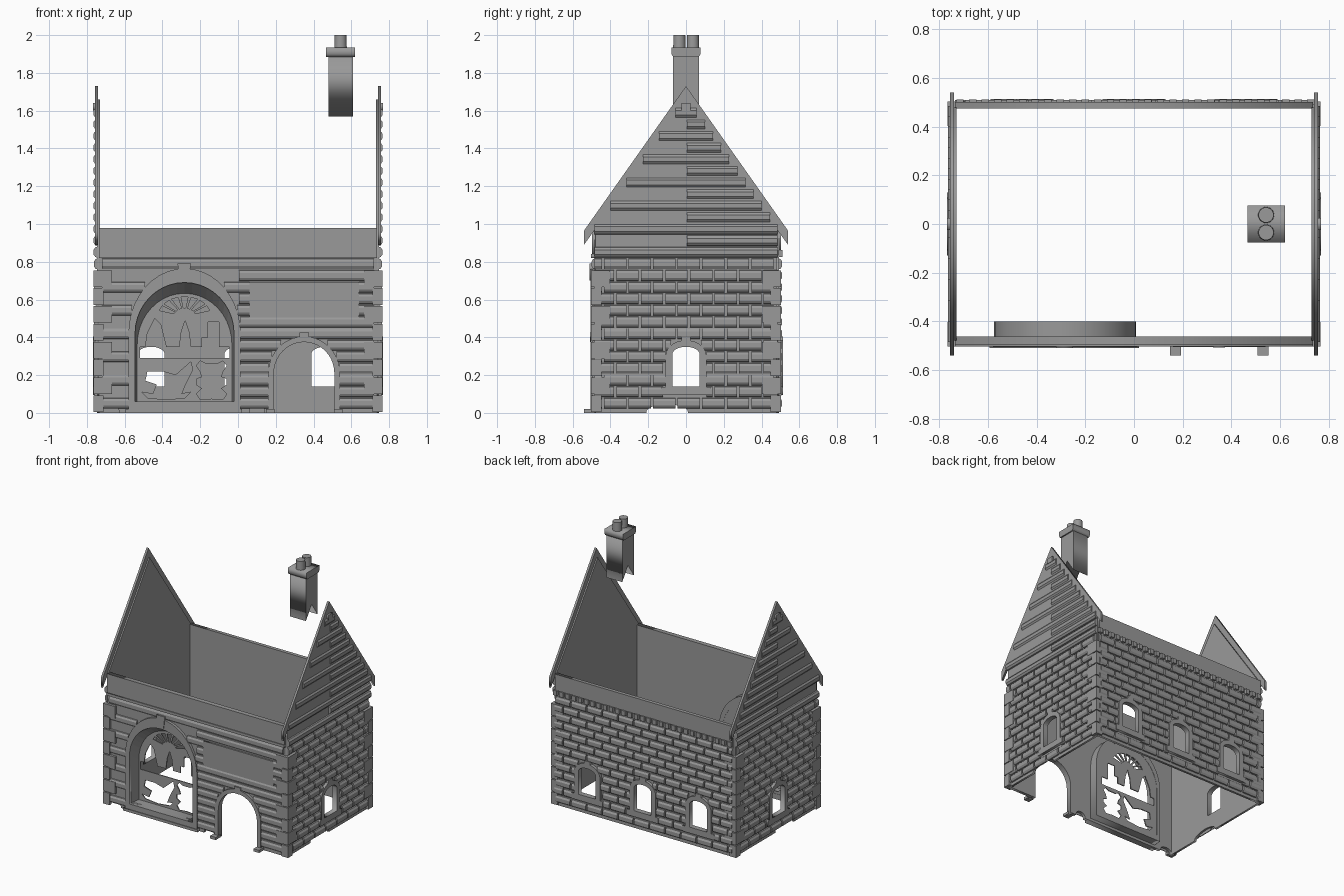
import bpy, bmesh
from math import sin, cos, pi, sqrt
from mathutils import Matrix

if "Cube" in bpy.data.objects:
    bpy.data.objects.remove(bpy.data.objects["Cube"])

stone = bpy.data.materials.new("stone grey")
stone.use_nodes = True
GREY = (0.32, 0.32, 0.32, 1)
stone.diffuse_color = GREY
stone.node_tree.nodes["Principled BSDF"].inputs["Base Color"].default_value = GREY

AXES = {"x": Matrix(((0, 0, 1, 0), (1, 0, 0, 0), (0, 1, 0, 0), (0, 0, 0, 1))),
        "y": Matrix(((1, 0, 0, 0), (0, 0, -1, 0), (0, 1, 0, 0), (0, 0, 0, 1)))}


def add(name, mesh):
    mesh.materials.clear()
    mesh.materials.append(stone)
    ob = bpy.data.objects.new(name, mesh)
    bpy.context.scene.collection.objects.link(ob)
    return ob


def from_bmesh(name, bm):
    bmesh.ops.recalc_face_normals(bm, faces=bm.faces)
    mesh = bpy.data.meshes.new(name)
    bm.to_mesh(mesh)
    bm.free()
    return add(name, mesh)


def plate(name, loops, axis, a, b):
    """Upright plate from outline loops (later loops are holes), spanning a..b on the axis."""
    cu = bpy.data.curves.new(name, "CURVE")
    cu.dimensions, cu.fill_mode = "2D", "BOTH"
    cu.extrude = abs(b - a) / 2
    for loop in loops:
        sp = cu.splines.new("POLY")
        sp.points.add(len(loop) - 1)
        for p, (u, v) in zip(sp.points, loop):
            p.co = (u, v, 0, 1)
        sp.use_cyclic_u = True
    tmp = bpy.data.objects.new(name, cu)
    bpy.context.scene.collection.objects.link(tmp)
    dg = bpy.context.evaluated_depsgraph_get()
    mesh = bpy.data.meshes.new_from_object(tmp.evaluated_get(dg))
    bpy.data.objects.remove(tmp)
    mid = (a + b) / 2
    mesh.transform(Matrix.Translation((mid, 0, 0) if axis == "x" else (0, mid, 0)) @ AXES[axis])
    return add(name, mesh)


def box(bm, x, y, z):
    m = Matrix.Translation([(r[0] + r[1]) / 2 for r in (x, y, z)]) @ Matrix.Diagonal(
        [abs(r[1] - r[0]) for r in (x, y, z)] + [1])
    bmesh.ops.create_cube(bm, size=1, matrix=m)


def arch(cx, half, z0, spring, top, n=20):
    pts = [(cx - half, z0)]
    pts += [(cx - half * cos(pi * i / n), spring + (top - spring) * sin(pi * i / n)) for i in range(n + 1)]
    return pts + [(cx + half, z0)]


def rect(u0, u1, z0, z1):
    return [(u0, z0), (u0, z1), (u1, z1), (u1, z0)]


def blocked(o, z):
    cx, half, z0, spring, top = o
    if not z0 <= z < top:
        return None
    w = half if z <= spring else half * sqrt(1 - ((z - spring) / (top - spring)) ** 2)
    return cx - w, cx + w


PITCH = 0.0615


def courses(name, axis, at, depth, width, openings, z0, z1, length):
    """Rounded rows of bricks or boards, broken around the openings."""
    bm = bmesh.new()
    row, z = 0, z0
    while z + PITCH <= z1 + 0.01:
        mid, w = z + PITCH / 2, width(z + PITCH / 2)
        spans, u = [], -w
        for lo, hi in sorted(b for b in (blocked(o, mid) for o in openings) if b):
            spans.append((u, min(lo, w)))
            u = max(u, hi)
        spans.append((u, w))
        for lo, hi in spans:
            start = -2 + (row % 2) * length / 2
            for k in range(int(4 / length) + 1):
                a = max(lo, start + k * length + 0.006)
                b = min(hi, start + (k + 1) * length - 0.006)
                if b - a < 0.01:
                    continue
                prof = [(0.04, 0), (0.08, 0.5), (0.3, 1), (0.7, 1), (0.92, 0.5), (0.96, 0)]
                ends = []
                for u2 in (a, b):
                    ring = [(at + d * depth, z + t * PITCH) for t, d in prof]
                    ends.append([bm.verts.new((d, u2, h) if axis == "x" else (u2, d, h)) for d, h in ring])
                for i in range(6):
                    j = (i + 1) % 6
                    bm.faces.new((ends[0][i], ends[0][j], ends[1][j], ends[1][i]))
                bm.faces.new(ends[0])
                bm.faces.new(ends[1][::-1])
        row, z = row + 1, z + PITCH
    return from_bmesh(name, bm)


# Openings: centre, half width, bottom, spring, top
CX = -0.283
SHOP, SHOP_OUT = (CX, 0.262, 0.06, 0.42, 0.69), (CX, 0.297, 0.0, 0.42, 0.765)
DOOR, DOOR_OUT = (0.35, 0.16, 0.0, 0.21, 0.375), (0.35, 0.19, 0.0, 0.21, 0.405)
DRAINS = [(-0.68, 0.05, 0.0, 0.01, 0.04), (0.1, 0.04, 0.0, 0.01, 0.04)]


def window(c):
    return (c, 0.072, 0.14, 0.31, 0.35), (c, 0.108, 0.1, 0.3, 0.385)


# Front wall, board courses and plain upper band
wall = [(-0.735, 0)]
for o in DRAINS + [DOOR]:
    wall += arch(*o)
wall += [(0.735, 0), (0.735, 0.98), (-0.735, 0.98)]
plate("front_wall", [wall, arch(*SHOP)], "y", -0.485, -0.462)
courses("front_boards", "y", -0.484, -0.016, lambda z: 0.72,
        [SHOP_OUT, DOOR_OUT, (0.35, 0.29, 0.49, 0.7, 0.701)] + DRAINS, 0.02, 0.82, 4)
plate("front_band", [rect(-0.735, 0.735, 0.84, 0.98)], "y", -0.497, -0.47)
plate("front_ledge", [rect(-0.735, 0.735, 0.82, 0.84)], "y", -0.503, -0.47)
plate("sign_board", [rect(0.06, 0.64, 0.505, 0.69)], "y", -0.497, -0.48)

# Shop window surround, recess and display panel
plate("shop_frame", [arch(*SHOP_OUT), arch(*SHOP)], "y", -0.505, -0.48)
plate("shop_keystone", [[(-0.31, 0.7), (-0.32, 0.79), (-0.25, 0.79), (-0.26, 0.7)]], "y", -0.51, -0.48)
plate("shop_plinth", [rect(-0.595, 0.02, 0, 0.02)], "y", -0.51, -0.48)
plate("shop_recess", [arch(CX, 0.292, 0.02, 0.43, 0.735), arch(*SHOP)], "y", -0.465, -0.40)
bm = bmesh.new()
rings = [[bm.verts.new((x, y, z)) for x, z in arch(*o)]
         for o, y in ((SHOP, -0.486), ((CX, 0.25, 0.06, 0.36, 0.63), -0.406))]
for i in range(len(rings[0])):
    j = (i + 1) % len(rings[0])
    bm.faces.new((rings[0][i], rings[0][j], rings[1][j], rings[1][i]))
from_bmesh("shop_lining", bm)

# Toy shapes cut through the display panel
shelf = [(-0.52, 0.29), (-0.52, 0.35), (-0.49, 0.35), (-0.48, 0.42), (-0.44, 0.5), (-0.41, 0.47), (-0.38, 0.35),
         (-0.31, 0.35), (-0.3, 0.43), (-0.28, 0.49), (-0.26, 0.43), (-0.25, 0.35), (-0.19, 0.35), (-0.19, 0.4),
         (-0.16, 0.4), (-0.16, 0.48), (-0.1, 0.48), (-0.1, 0.35), (-0.045, 0.35), (-0.045, 0.29)]
horse = [(-0.51, 0.11), (-0.48, 0.08), (-0.38, 0.07), (-0.28, 0.08), (-0.25, 0.11), (-0.3, 0.1), (-0.28, 0.15),
         (-0.24, 0.23), (-0.25, 0.27), (-0.33, 0.2), (-0.4, 0.22), (-0.48, 0.22), (-0.49, 0.17), (-0.43, 0.15),
         (-0.45, 0.1)]
half_bear = [(0, 0.075), (0.06, 0.07), (0.08, 0.1), (0.05, 0.13), (0.08, 0.15), (0.08, 0.18), (0.05, 0.19),
             (0.06, 0.22), (0.08, 0.25), (0.06, 0.275), (0.03, 0.26)]
bear = [(-0.14 + s * x, z) for s, pts in ((1, half_bear), (-1, half_bear[:0:-1])) for x, z in pts]
fan = []
for k in range(7):
    a = pi * (0.14 + 0.12 * k)
    fan.append([(CX + r * cos(a + d), 0.51 + 0.75 * r * sin(a + d))
                for r, d in ((0.06, -0.1), (0.14, -0.13), (0.14, 0.13), (0.06, 0.1))])
plate("display_panel", [arch(CX, 0.27, 0.04, 0.42, 0.7), shelf, horse, bear] + fan, "y", -0.41, -0.402)

# Door surround and footings
plate("door_frame", [arch(*DOOR_OUT)[:] + arch(*DOOR)[::-1]], "y", -0.505, -0.48)
plate("door_keystone", [rect(0.325, 0.375, 0.375, 0.425)], "y", -0.508, -0.48)
bm = bmesh.new()
for x in (0.17, 0.53):
    box(bm, (x - 0.023, x + 0.023), (-0.54, -0.485), (0, 0.02))
from_bmesh("door_footings", bm)


def window_trim(name, c, axis, a, b):
    inner, outer = window(c)
    plate(name + "_frame", [arch(*outer), arch(*inner)], axis, a, b)
    plate(name + "_sill", [rect(c - 0.13, c + 0.13, 0.095, 0.138)], axis, a, b)
    plate(name + "_keystone", [rect(c - 0.025, c + 0.025, 0.352, 0.405)], axis, a, b)


# Back wall, windows and dentils
centres = (-0.46, 0, 0.46)
plate("back_wall", [rect(-0.735, 0.735, 0, 0.98)] + [arch(*window(c)[0]) for c in centres], "y", 0.475, 0.492)
courses("back_bricks", "y", 0.491, 0.018, lambda z: 0.735, [window(c)[1] for c in centres], 0.02, 0.82, 0.13)
for c, side in zip(centres, ("right", "middle", "left")):
    window_trim("back_window_" + side, c, "y", 0.48, 0.514)
plate("back_band", [rect(-0.735, 0.735, 0.86, 0.98)], "y", 0.485, 0.502)
bm = bmesh.new()
for i in range(29):
    box(bm, (-0.73 + i * 0.0515, -0.70 + i * 0.0515), (0.49, 0.512), (0.825, 0.862))
from_bmesh("back_dentils", bm)

# Gable ends: wall, bricks, boards, roof-edge board and window
DRAIN = (-0.1, 0.11, 0.0, 0.005, 0.045)
gable = [(-0.48, 0)] + arch(*DRAIN) + [(0.48, 0), (0.48, 0.99), (0, 1.66), (-0.48, 0.99)]
verge = [(-0.54, 0.89), (-0.54, 0.965), (0, 1.73), (0.54, 0.965), (0.54, 0.89), (0.475, 0.98), (-0.475, 0.98)]
for side, s in (("left", 1), ("right", -1)):
    inner, outer = window(0)
    plate(side + "_gable_wall", [gable, arch(*inner)], "x", s * 0.73, s * 0.746)
    plate(side + "_verge_board", [verge], "x", s * 0.74, s * 0.756)
    courses(side + "_bricks", "x", s * 0.745, s * 0.018, lambda z: 0.485, [outer, DRAIN], 0.02, 0.82, 0.13)
    courses(side + "_gable_boards", "x", s * 0.745, s * 0.02,
            lambda z: min(0.485, (1.67 - z) / 1.43), [], 0.82, 1.62, 4)
    window_trim(side + "_window", 0, "x", s * 0.735, s * 0.768)
    plate(side + "_finial", [rect(-0.025, 0.025, 1.6, 1.64)], "x", s * 0.75, s * 0.768)

# Corner quoins, alternating long and short
bm = bmesh.new()
for sx in (-1, 1):
    for sy in (-1, 1):
        for i in range(8):
            z = 0.005 + i * 0.0945
            w = 0.1 if i % 2 else 0.055
            box(bm, (sx * (0.766 - w), sx * 0.766), (sy * 0.48, sy * 0.503), (z, z + 0.088))
            box(bm, (sx * 0.735, sx * 0.766), (sy * (0.503 - w), sy * 0.503), (z, z + 0.088))
from_bmesh("corner_quoins", bm)

# Chimney with ridge notch, cap and two pots
plate("chimney_stack", [[(-0.068, 1.57), (-0.068, 1.9), (0.068, 1.9), (0.068, 1.57), (0, 1.67)]], "x", 0.48, 0.61)
plate("chimney_cap", [[(-0.068, 1.885), (-0.077, 1.9), (-0.077, 1.935), (0.077, 1.935), (0.077, 1.9),
                       (0.068, 1.885)]], "x", 0.467, 0.62)
for side, y in (("front", -0.035), ("back", 0.037)):
    bm = bmesh.new()
    bmesh.ops.create_cone(bm, cap_ends=True, segments=24, radius1=0.033, radius2=0.031, depth=0.07,
                          matrix=Matrix.Translation((0.543, y, 1.965)))
    pot = from_bmesh("chimney_pot_" + side, bm)
    for f in pot.data.polygons:
        f.use_smooth = len(f.vertices) == 4
